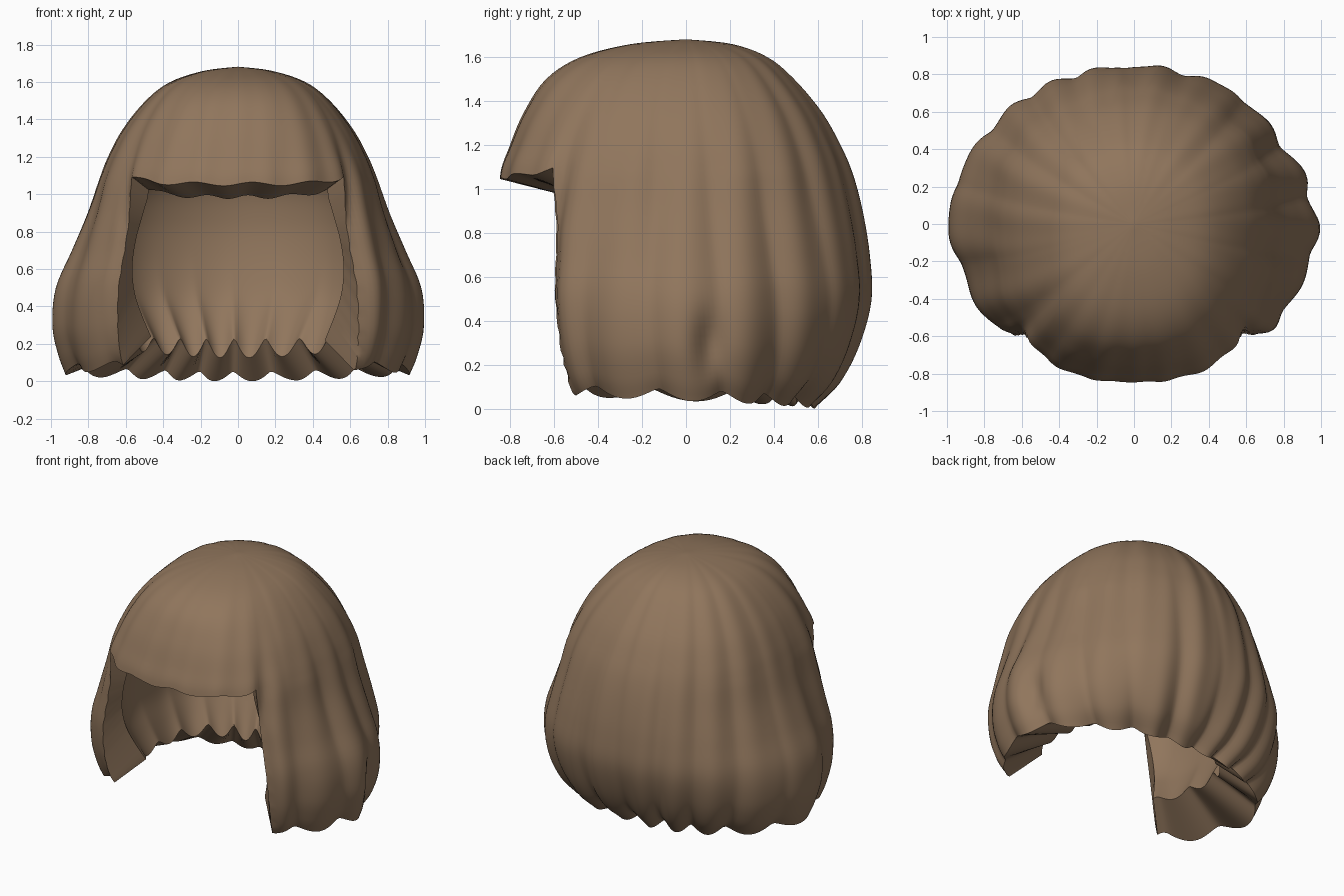
import bpy, bmesh
from math import sin, cos, pi, exp, radians

cube = bpy.data.objects.get("Cube")
if cube:
    bpy.data.objects.remove(cube)

# Profiles from crown to rim: height, half width, front reach, back reach
OUTER = [(1.682, 0, 0, 0), (1.66, .18, .25, .21), (1.6, .36, .48, .37),
         (1.5, .49, .635, .49), (1.35, .61, .735, .615), (1.2, .69, .8, .7),
         (1.07, .74, .845, .755), (.9, .8, .83, .8), (.7, .885, .8, .832),
         (.5, .97, .78, .838), (.3, .985, .75, .78), (.15, .95, .72, .69),
         (.06, .91, .69, .57)]
INNER = [(1.5, 0, 0, 0), (1.49, .12, .2, .15), (1.44, .24, .36, .3),
         (1.36, .37, .46, .42), (1.25, .48, .53, .52), (1.12, .58, .56, .6),
         (1.0, .64, .57, .65), (.87, .67, .58, .67), (.75, .68, .59, .67),
         (.61, .68, .59, .65), (.47, .66, .56, .61), (.34, .61, .51, .54),
         (.21, .55, .45, .46)]
FRINGE_ROW, SUB = 6, 5
ROWS = (len(OUTER) - 1) * SUB
FRINGE_COLS, CURTAIN_COLS = 60, 190
COLS = FRINGE_COLS + CURTAIN_COLS
EDGE = radians(43)


def smooth_profile(table, u):
    """Catmull-Rom interpolation through the profile rows."""
    k = min(int(u), len(table) - 2)
    t = u - k
    a, b, c, d = (table[max(0, min(len(table) - 1, k + o))] for o in (-1, 0, 1, 2))
    return [q + .5 * t * (r - p + t * (2 * p - 5 * q + 4 * r - s + t * (3 * (q - r) + s - p)))
            for p, q, r, s in zip(a, b, c, d)]


def bell(x, width):
    return exp(-(x / width) ** 2)


def lobes(th):
    """Rounded locks separated by soft valleys, about -0.4 to 0.4."""
    wave = sin(9 * th + .5 * sin(3 * th + 1) + .4 * sin(2 * th))
    return (wave * wave + .03) ** .5 - .6


def column_angle(i, edge):
    """Angle from the front; the first columns span the fringe."""
    if i <= FRINGE_COLS:
        return edge * (2 * i / FRINGE_COLS - 1)
    return edge + (2 * pi - 2 * edge) * (i - FRINGE_COLS) / CURTAIN_COLS


def point(table, i, j):
    u = j / SUB
    outer = table is OUTER
    drop = max(0, u - FRINGE_ROW) / 6
    # The opening widens downward; its inner edge recedes near the rim
    edge = EDGE + (radians(8) * drop if outer
                   else radians(4) * sin(pi * drop) + radians(9) * drop ** 2)
    th = column_angle(i, edge)
    z, w, f, b = smooth_profile(table, u)
    w, d = max(w, 1e-5), max(f if cos(th) > 0 else b, 1e-5)
    n = 2.25 + .25 * cos(th) if outer else 3 + cos(th)
    r = ((abs(sin(th)) / w) ** n + (abs(cos(th)) / d) ** n) ** (-1 / n)
    wrapped = abs((th + pi) % (2 * pi) - pi)
    in_fringe = wrapped < edge
    grow = min(1, u / 6)
    if outer:
        # Locks sweep slightly around the head and deepen toward the rim
        strength = .008 * grow if in_fringe else .016 * grow + .024 * drop
        r += strength * lobes(th + .12 * (1 - u / 12) * sin(th))
        r += .005 * grow * sin(23 * th + 2 * sin(2 * th) + .4 * u)
        # Flatter flanks behind and ahead of the widest point
        flank = min(1, 2 * drop)
        r -= flank * ((.04 + .02 * sin(th)) * bell(wrapped - 2.05, .3)
                      + .04 * bell(wrapped - 1.2, .2))
        # Crease beside the fringe, turning into a rounded curtain edge
        offset = .06 * max(0, 1 - 4 * drop)
        r -= (.035 + .02 * min(1, 4 * drop)) * grow ** 3 * bell(wrapped - edge - offset, .07)
        # Tucked lock on the model's left side
        if sin(th) > 0:
            r -= .05 * bell(th - 1.68, .07) * bell(z - .3, .13)
    # Scalloped lower rim
    z += drop ** 3 * (.035 * cos(th) - (.06 if outer else .07 - .05 * cos(th)) * lobes(th))
    # Wavy fringe rim that lifts at the corners
    if in_fringe and u <= FRINGE_ROW:
        near = max(0, u - 4) / 2
        z += near ** 2 * (.04 * (wrapped / EDGE) ** 4 - .015 + .01 * sin(17 * th))
    return r * sin(th), -r * cos(th), z


def kept(i, j):
    """Cells of the shell; the face opening lies below the fringe."""
    return 0 <= j < ROWS and (j < FRINGE_ROW * SUB or i % COLS >= FRINGE_COLS)


bm = bmesh.new()
skins = [[[bm.verts.new(point(t, i, j)) for j in range(ROWS + 1)]
          for i in range(COLS)] for t in (OUTER, INNER)]


def quad(*verts):
    bm.faces.new(verts)


for i in range(COLS):
    k = (i + 1) % COLS
    for j in range(ROWS):
        if not kept(i, j):
            continue
        out, inn = skins
        quad(out[i][j], out[i][j + 1], out[k][j + 1], out[k][j])
        quad(inn[k][j], inn[k][j + 1], inn[i][j + 1], inn[i][j])
        # Close the thickness along the rim and the opening
        if not kept(i, j + 1):
            quad(out[i][j + 1], inn[i][j + 1], inn[k][j + 1], out[k][j + 1])
        if not kept(i - 1, j):
            quad(out[i][j], inn[i][j], inn[i][j + 1], out[i][j + 1])
        if not kept(i + 1, j):
            quad(out[k][j + 1], inn[k][j + 1], inn[k][j], out[k][j])

bmesh.ops.remove_doubles(bm, verts=bm.verts, dist=.0005)
bmesh.ops.delete(bm, geom=[v for v in bm.verts if not v.link_faces], context='VERTS')
bmesh.ops.recalc_face_normals(bm, faces=bm.faces)
mesh = bpy.data.meshes.new("bob_hair")
bm.to_mesh(mesh)
bm.free()

hair = bpy.data.objects.new("bob_hair", mesh)
bpy.context.collection.objects.link(hair)

# Single brown hair colour
brown = bpy.data.materials.new("hair_brown")
brown.use_nodes = True
colour = (.28, .18, .108, 1)
brown.diffuse_color = colour
brown.node_tree.nodes["Principled BSDF"].inputs["Base Color"].default_value = colour
mesh.materials.append(brown)

bpy.ops.object.select_all(action='DESELECT')
hair.select_set(True)
bpy.context.view_layer.objects.active = hair
bpy.ops.object.shade_smooth_by_angle(angle=radians(60))
